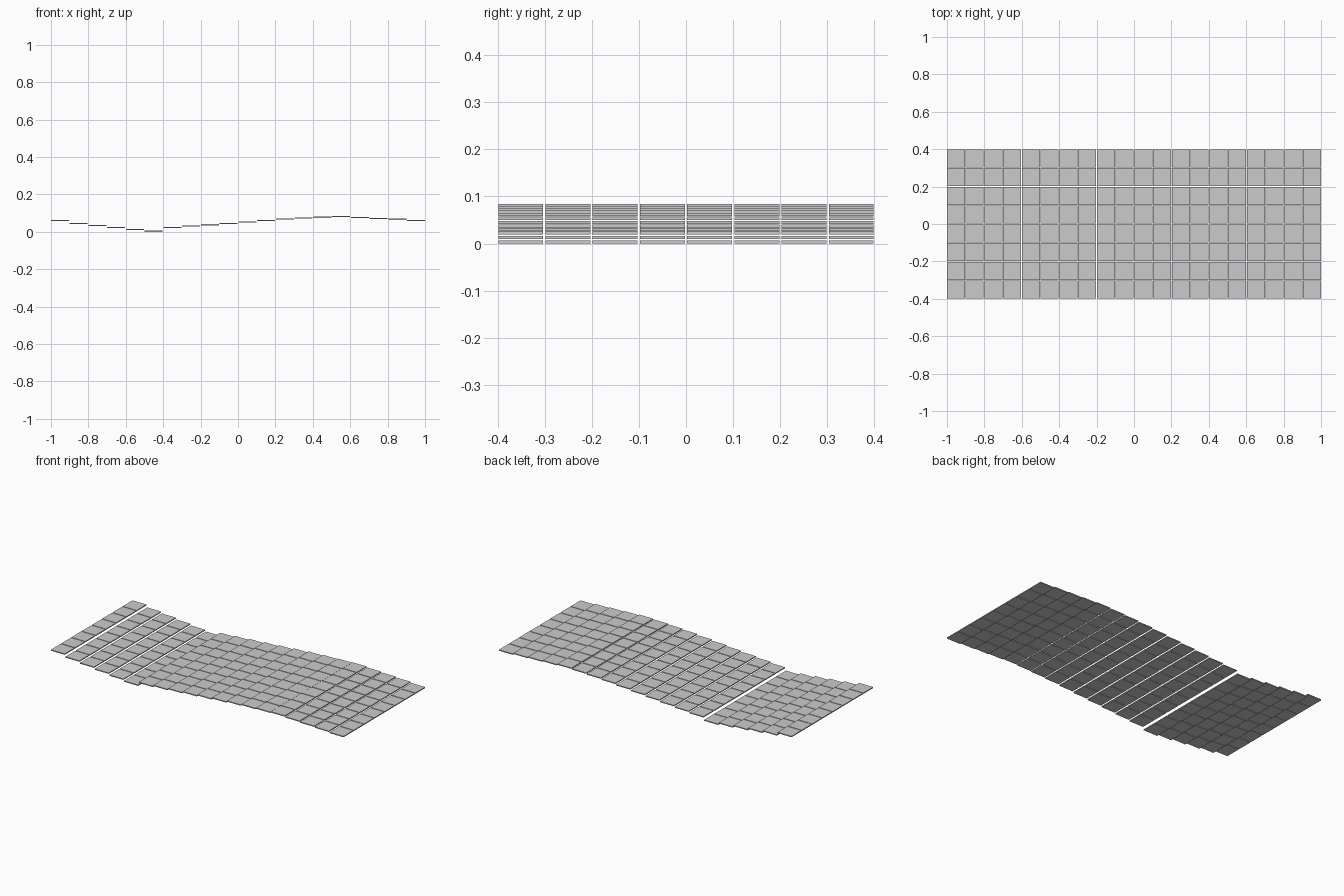
import bpy

if "Cube" in bpy.data.objects:
    bpy.data.objects.remove(bpy.data.objects["Cube"])

PITCH = 0.10025                 # spacing of the tiles
TILE = 2.0 - 19 * PITCH         # side of one square tile
THICK = 0.006
ROWS = 8

# centre height of each cross-wise row of tiles, from -x to +x
HEIGHTS = [0.061, 0.0445, 0.034, 0.0235, 0.013, 0.003, 0.0225, 0.030,
           0.0375, 0.045, 0.0525, 0.0605, 0.068, 0.0735, 0.0775, 0.081,
           0.076, 0.0715, 0.067, 0.061]

grey = bpy.data.materials.new("stone_grey")
grey.diffuse_color = (0.6, 0.6, 0.6, 1)
grey.use_nodes = True
grey.node_tree.nodes["Principled BSDF"].inputs["Base Color"].default_value = grey.diffuse_color


def tile_strip(index, height):
    """One flat strip of eight separate square tiles running along y."""
    x = (index - (len(HEIGHTS) - 1) / 2) * PITCH
    y = -(ROWS - 1) / 2 * PITCH
    bpy.ops.mesh.primitive_cube_add(size=1, location=(x, y, height))
    strip = bpy.context.object
    strip.name = f"tile_strip_{index + 1:02d}"
    strip.scale = (TILE, TILE, THICK)
    bpy.ops.object.transform_apply(location=False, rotation=False, scale=True)
    strip.data.materials.append(grey)
    rows = strip.modifiers.new("rows", 'ARRAY')
    rows.count = ROWS
    rows.use_relative_offset = False
    rows.use_constant_offset = True
    rows.constant_offset_displace = (0, PITCH, 0)


# stepped wavy sheet of tiles
for i, h in enumerate(HEIGHTS):
    tile_strip(i, h)
